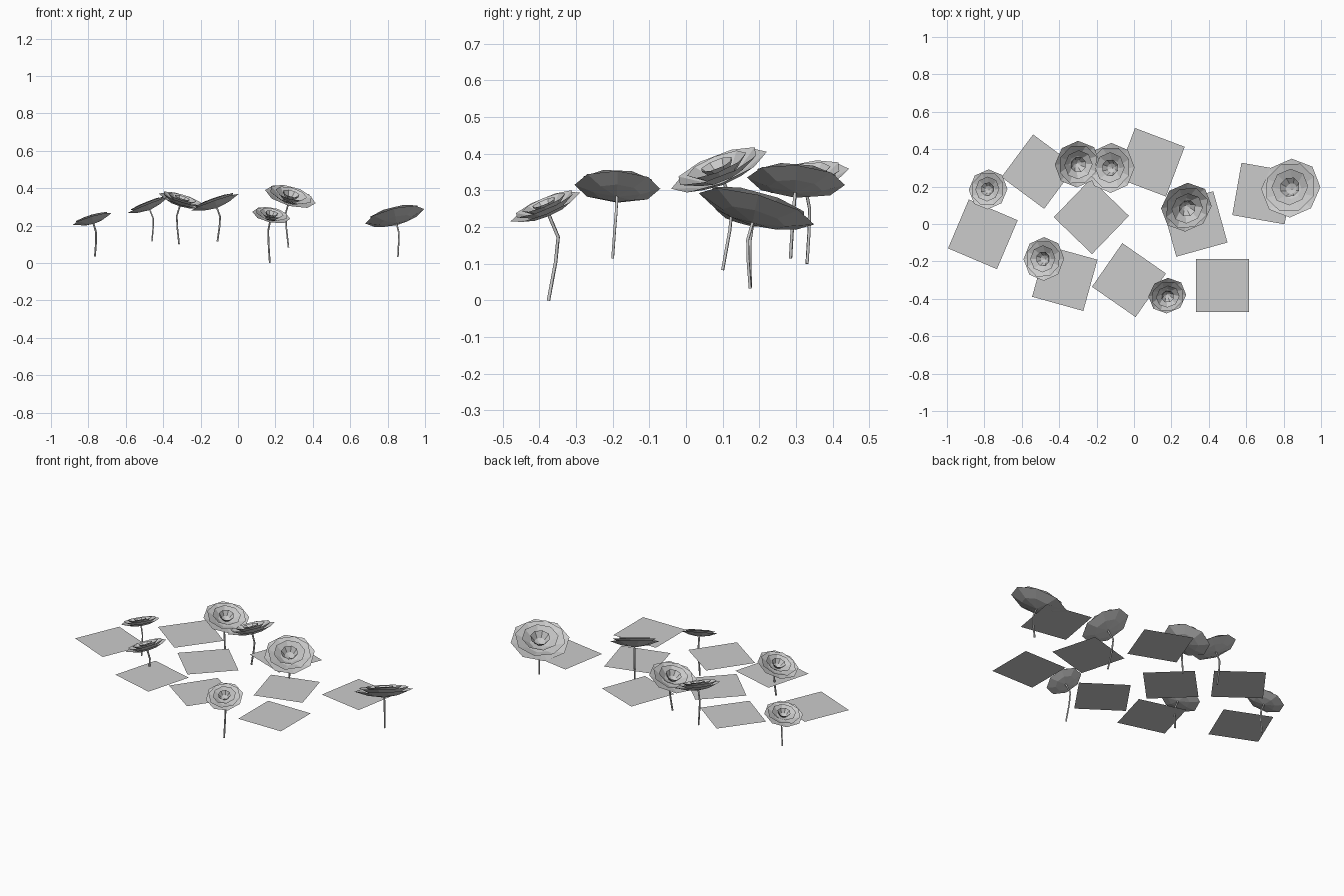
import bpy, bmesh, math
from mathutils import Vector, Matrix

cube = bpy.data.objects.get("Cube")
if cube:
    bpy.data.objects.remove(cube, do_unlink=True)

grey = bpy.data.materials.new("soft_grey")
grey.use_nodes = True
grey.diffuse_color = (0.6, 0.6, 0.6, 1)
grey.node_tree.nodes["Principled BSDF"].inputs["Base Color"].default_value = (0.6, 0.6, 0.6, 1)


def add_object(name, data):
    data.materials.append(grey)
    obj = bpy.data.objects.new(name, data)
    bpy.context.collection.objects.link(obj)
    return obj


def add_mesh(name, bm):
    mesh = bpy.data.meshes.new(name)
    bm.to_mesh(mesh)
    bm.free()
    return add_object(name, mesh)


# Flat floating pads: centre x, centre y, turn in degrees
PAD_SIDE, PAD_Z = 0.284, 0.195
PADS = [(-0.808, -0.055, -23), (-0.51, 0.28, 53.5), (-0.228, 0.04, 46),
        (0.088, 0.33, -20.7), (0.325, 0.0, 15.5), (0.69, 0.163, -10),
        (0.473, -0.328, 0), (-0.027, -0.3, -34.8), (-0.37, -0.29, -15.5)]
for i, (x, y, turn) in enumerate(PADS):
    bm = bmesh.new()
    bmesh.ops.create_grid(bm, x_segments=1, y_segments=1, size=PAD_SIDE / 2)
    pad = add_mesh(f"leaf_pad_{i + 1}", bm)
    pad.location = (x, y, PAD_Z)
    pad.rotation_euler.z = math.radians(turn)


# Nested petal cups: rim radius and rim height relative to the flower radius
CUPS = [(1.0, 0.25), (0.86, 0.34), (0.62, 0.38), (0.34, 0.38)]
SIDES = 8


def add_ring(bm, radius, z, phase):
    return [bm.verts.new((radius * math.cos(phase + k * math.tau / SIDES),
                          radius * math.sin(phase + k * math.tau / SIDES), z))
            for k in range(SIDES)]


def flower_head(name, base, axis, radius):
    bm = bmesh.new()
    for i, (rim, height) in enumerate(CUPS):
        phase = i * math.pi / SIDES
        floor = 0.02 * i
        tip = bm.verts.new((0, 0, floor))
        low = add_ring(bm, rim * 0.55, floor + (height - floor) * 0.35, phase)
        top = add_ring(bm, rim, height, phase)
        for k in range(SIDES):
            n = (k + 1) % SIDES
            bm.faces.new((tip, low[k], low[n]))
            bm.faces.new((low[k], top[k], top[n], low[n]))
    tilt = Vector((0, 0, 1)).rotation_difference(axis).to_matrix().to_4x4()
    bm.transform(Matrix.Translation(base) @ tilt @ Matrix.Scale(radius, 4))
    add_mesh(name, bm)


def stem(name, foot, base, axis):
    # The stalk rises from its foot, then bends over into the flower axis
    rise = base.z - foot.z
    neck = base - axis * rise * 0.28
    knee = foot.lerp(neck, 0.6) - Vector((axis.x, axis.y, 0)) * rise * 0.04
    curve = bpy.data.curves.new(name, "CURVE")
    curve.dimensions = "3D"
    curve.bevel_depth = 0.005
    curve.bevel_resolution = 0
    curve.use_fill_caps = True
    spline = curve.splines.new("POLY")
    points = [foot, knee, neck, base]
    spline.points.add(len(points) - 1)
    for p, co in zip(spline.points, points):
        p.co = (*co, 1)
    add_object(name, curve)


# Flowers: rim centre, radius, lean in x and y, stem foot
FLOWERS = [
    ((-0.78, 0.185, 0.235), 0.108, (-0.3, 0.15), (-0.765, 0.175, 0.035)),
    ((-0.482, -0.187, 0.31), 0.117, (-0.4, 0.05), (-0.46, -0.2, 0.115)),
    ((-0.302, 0.32, 0.335), 0.127, (0.3, -0.2), (-0.315, 0.33, 0.1)),
    ((-0.123, 0.3, 0.325), 0.134, (-0.35, 0.08), (-0.11, 0.285, 0.115)),
    ((0.28, 0.09, 0.355), 0.14, (0.28, -0.4), (0.27, 0.1, 0.083)),
    ((0.178, -0.383, 0.255), 0.103, (0.2, -0.42), (0.17, -0.375, 0)),
    ((0.838, 0.192, 0.25), 0.163, (-0.25, 0.28), (0.855, 0.175, 0.033)),
]
for i, (centre, radius, lean, foot) in enumerate(FLOWERS):
    axis = Vector((*lean, 1)).normalized()
    base = Vector(centre) - axis * radius * CUPS[0][1]
    flower_head(f"flower_head_{i + 1}", base, axis, radius)
    stem(f"flower_stem_{i + 1}", Vector(foot), base, axis)
